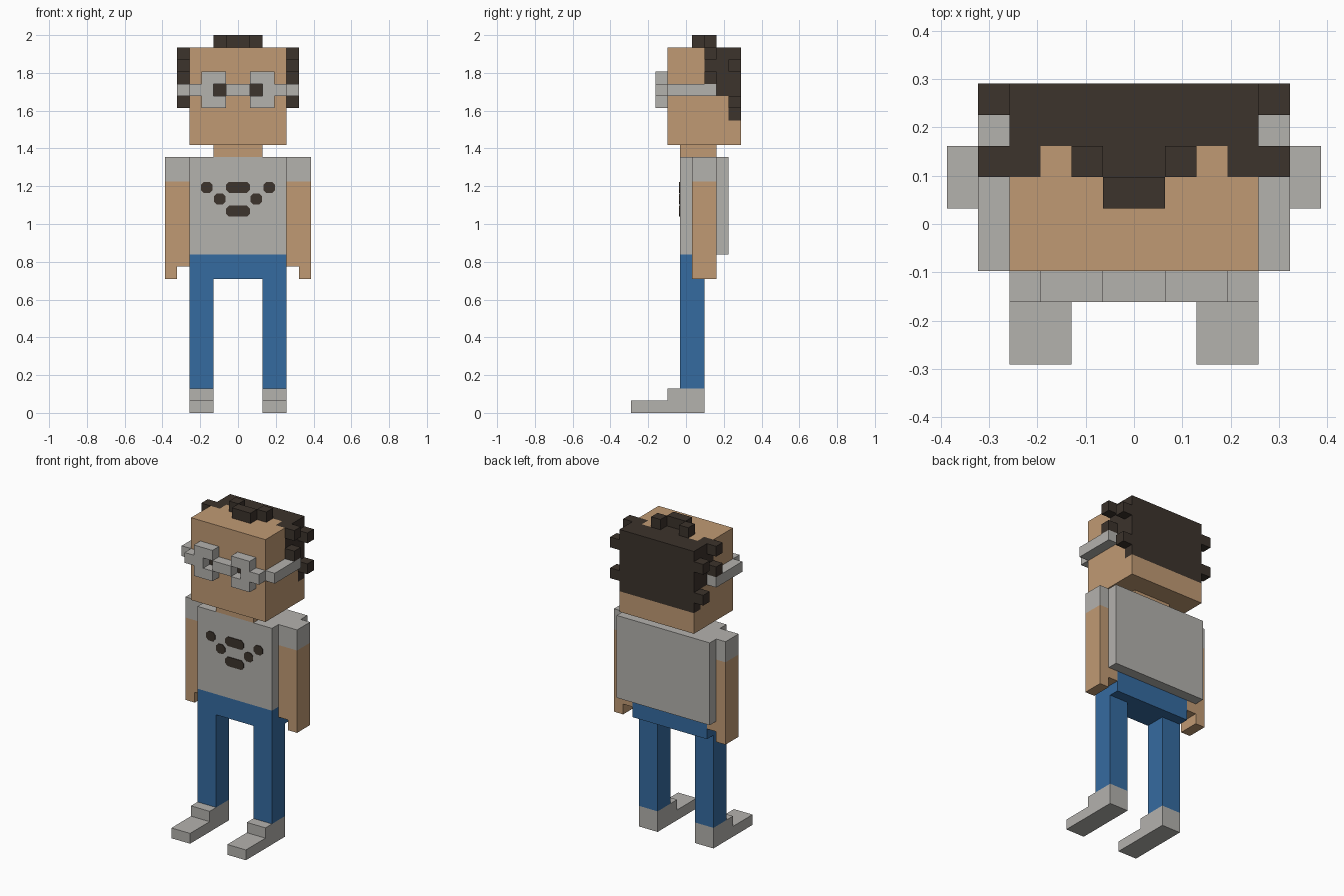
import bpy, bmesh, math
from mathutils import Vector

if "Cube" in bpy.data.objects:
    bpy.data.objects.remove(bpy.data.objects["Cube"])

U = 2 / 31  # one block of the figure


def material(name, rgb):
    m = bpy.data.materials.new(name)
    m.use_nodes = True
    m.diffuse_color = (*rgb, 1)
    m.node_tree.nodes["Principled BSDF"].inputs["Base Color"].default_value = (*rgb, 1)
    return m


SKIN = material("skin", (0.527, 0.323, 0.174))
GREY = material("light_grey", (0.456, 0.445, 0.423))
HAIR = material("dark_brown", (0.045, 0.033, 0.025))
BLUE = material("denim_blue", (0.036, 0.147, 0.352))


def add_box(bm, x, y, z):
    """Box from (min, max) ranges given in blocks."""
    made = bmesh.ops.create_cube(bm, size=1)["verts"]
    for v in made:
        v.co = Vector([(r[0] + r[1]) / 2 + c * (r[1] - r[0])
                       for r, c in zip((x, y, z), v.co)])


def finish(bm, name, *mats):
    bmesh.ops.scale(bm, vec=(U, U, U), verts=bm.verts)
    bmesh.ops.recalc_face_normals(bm, faces=bm.faces)
    mesh = bpy.data.meshes.new(name)
    bm.to_mesh(mesh)
    bm.free()
    for m in mats:
        mesh.materials.append(m)
    obj = bpy.data.objects.new(name, mesh)
    bpy.context.collection.objects.link(obj)
    return obj


def part(name, mat, *boxes):
    bm = bmesh.new()
    for b in boxes:
        add_box(bm, *b)
    return finish(bm, name, mat)


def pair(name, mat, *boxes):
    """The same part on both sides of the body."""
    part("left_" + name, mat, *boxes)
    part("right_" + name, mat, *[((-x[1], -x[0]), y, z) for x, y, z in boxes])


# Legs, shoes and hips
pair("shoe", GREY, ((2, 4), (-4.5, 1.5), (0, 1)), ((2, 4), (-1.5, 1.5), (1, 2)))
pair("leg", BLUE, ((2, 4), (-0.5, 1.5), (2, 11)))
part("hips", BLUE, ((-4, 4), (-0.5, 2.5), (11, 13)))

# Shirt with a wider back layer, sleeves, arms and neck
part("shirt", GREY, ((-4, 4), (-0.5, 2.5), (13, 21)))
part("shirt_back", GREY, ((-5, 5), (2.5, 3.5), (13, 21)))
ARM = (0.5, 2.5)
pair("sleeve", GREY, ((4, 6), ARM, (19, 21)))
pair("arm", SKIN, ((4, 6), ARM, (12, 19)))
pair("hand", SKIN, ((5, 6), ARM, (11, 12)))
part("neck", SKIN, ((-2, 2), (-0.5, 2.5), (21, 22)))

# Head, cut into blocks so the hairline and eyes can be coloured
bm = bmesh.new()
add_box(bm, (-4, 4), (-1.5, 4.5), (22, 30))
cuts = [(0, (-3, -2, -1, 1, 2, 3)), (1, (1.5, 2.5, 3.5)), (2, (24, 26, 27))]
for axis, places in cuts:
    for p in places:
        co, no = Vector(), Vector()
        co[axis], no[axis] = p, 1
        bmesh.ops.bisect_plane(bm, geom=bm.verts[:] + bm.edges[:] + bm.faces[:],
                               plane_co=co, plane_no=no)


def is_dark(x, y, z):
    x = abs(x)
    if z > 29.9:                     # crown, with a bare notch each side
        return y > 2.5 or (y > 1.5 and not 2 < x < 3)
    if y < -1.4:                     # eyes
        return 1 < x < 2 and 26 < z < 27
    return (y > 1.5 and z > 27) or (y > 2.5 and z > 26) or (y > 3.5 and z > 24)


for f in bm.faces:
    f.material_index = int(is_dark(*f.calc_center_median()))
finish(bm, "head", SKIN, HAIR)

# Hair tufts on the crown and sides
part("crown_tuft", HAIR, ((-1, 1), (0.5, 1.5), (30, 31)))
pair("crown_curl", HAIR, ((1, 2), (1.5, 2.5), (30, 31)))
FRONT, BACK = (1.5, 2.5), (3.5, 4.5)
pair("side_tufts", HAIR, *[((4, 5), y, (z, z + 1)) for y, z in
                           ((FRONT, 29), (FRONT, 27), (BACK, 28), (BACK, 25))])

# Glasses
G = (-2.5, -1.5)
pair("glasses_frame", GREY, ((1, 3), G, (27, 28)), ((1, 3), G, (25, 26)),
     ((2, 4), G, (26, 27)))
part("glasses_bridge", GREY, ((-1, 1), G, (26, 27)))
pair("glasses_temple", GREY, ((4, 5), (-1.5, 2.5), (26, 27)))

# Shirt print: thin plates with clipped corners
bm = bmesh.new()
DOT, BAR = 0.48, 0.98
for cx, cz, w in ((-2.56, 18.5, DOT), (2.56, 18.5, DOT), (0, 18.5, BAR),
                  (-1.5, 17.55, DOT), (1.5, 17.55, DOT), (0, 16.55, BAR)):
    h, c = 0.45, 0.24
    ring = []
    for sx, sz, first in ((1, 1, 0), (-1, 1, 1), (-1, -1, 0), (1, -1, 1)):
        corner = [(sx * w, sz * (h - c)), (sx * (w - c), sz * h)]
        ring += corner[::-1] if first else corner
    face = bm.faces.new([bm.verts.new((cx + x, -0.5, cz + z)) for x, z in ring])
    out = bmesh.ops.extrude_face_region(bm, geom=[face])["geom"]
    for v in out:
        if isinstance(v, bmesh.types.BMVert):
            v.co.y -= 0.06
finish(bm, "shirt_print", HAIR)
